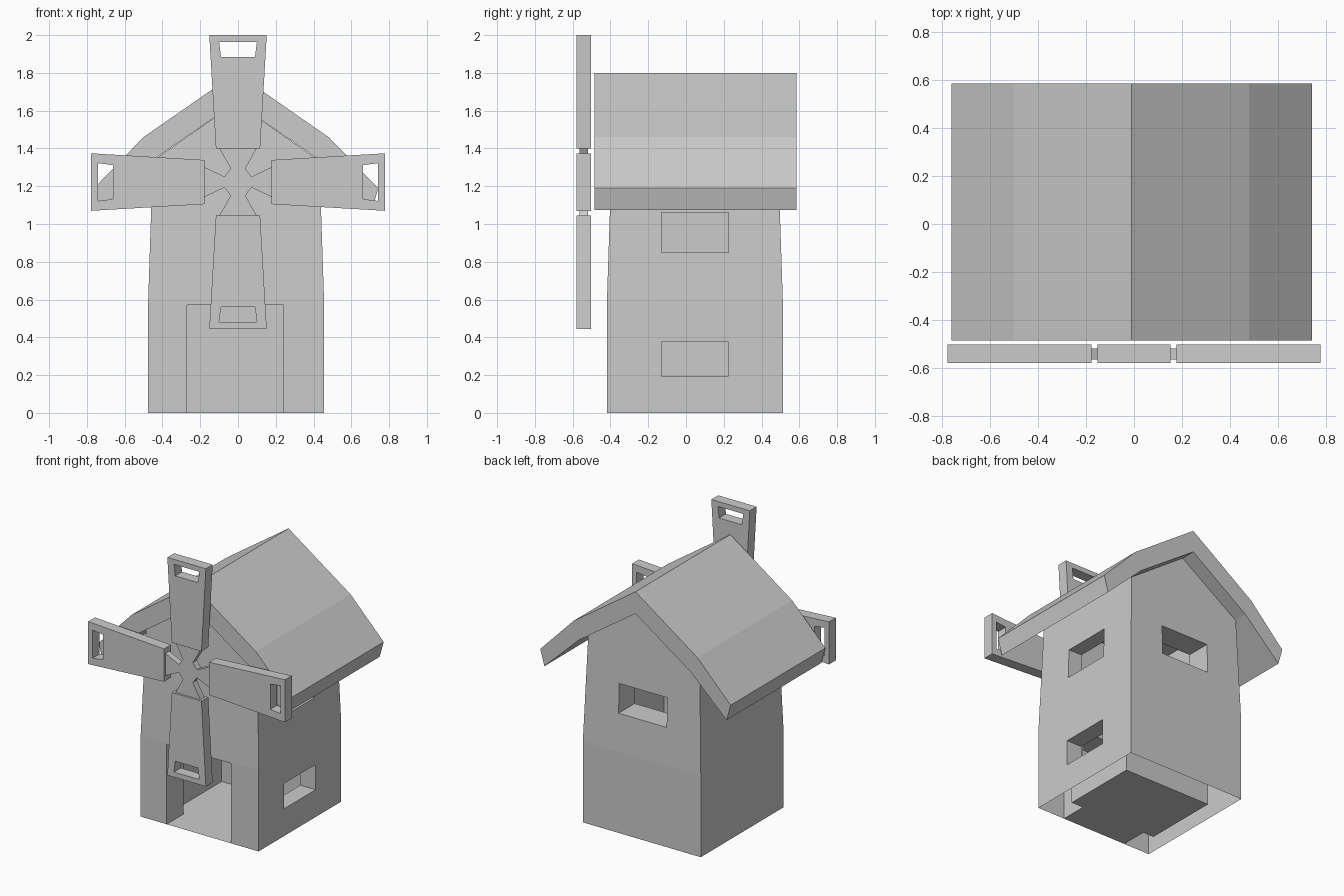
import bpy, bmesh, math
from mathutils import Matrix, Vector

if "Cube" in bpy.data.objects:
    bpy.data.objects.remove(bpy.data.objects["Cube"])

CX, CY, HUB_Z = -0.01, 0.047, 1.222


def finish(name, bm):
    bmesh.ops.recalc_face_normals(bm, faces=bm.faces)
    me = bpy.data.meshes.new(name)
    bm.to_mesh(me)
    bm.free()
    ob = bpy.data.objects.new(name, me)
    bpy.context.collection.objects.link(ob)
    return ob


def prism(name, pts, y0, y1):
    """Extrude an x-z outline along y."""
    bm = bmesh.new()
    f = bm.faces.new([bm.verts.new((x, y0, z)) for x, z in pts])
    r = bmesh.ops.extrude_face_region(bm, geom=[f])
    for v in r["geom"]:
        if isinstance(v, bmesh.types.BMVert):
            v.co.y = y1
    return finish(name, bm)


def box(name, x0, x1, y0, y1, z0, z1):
    return prism(name, [(x0, z0), (x1, z0), (x1, z1), (x0, z1)], y0, y1)


def cut(ob, cutters):
    for c in cutters:
        m = ob.modifiers.new("cut", 'BOOLEAN')
        m.object, m.operation, m.solver = c, 'DIFFERENCE', 'EXACT'
    bpy.context.view_layer.update()
    me = bpy.data.meshes.new_from_object(
        ob.evaluated_get(bpy.context.evaluated_depsgraph_get()))
    ob.modifiers.clear()
    ob.data = me
    for c in cutters:
        bpy.data.objects.remove(c)


# tower body with gable top
bm = bmesh.new()
rings = []
for h, z in [(0.466, 0), (0.466, 0.58), (0.441, 1.335)]:
    rings.append([bm.verts.new((CX + sx * h, CY + sy * h, z))
                  for sx, sy in [(-1, -1), (1, -1), (1, 1), (-1, 1)]])
ridge = [bm.verts.new((CX, CY + s * 0.431, 1.643)) for s in (-1, 1)]
for a, b in zip(rings, rings[1:]):
    for i in range(4):
        j = (i + 1) % 4
        bm.faces.new([a[i], a[j], b[j], b[i]])
t = rings[-1]
bm.faces.new(rings[0])
bm.faces.new([t[0], t[1], ridge[0]])
bm.faces.new([t[2], t[3], ridge[1]])
bm.faces.new([t[1], t[2], ridge[1], ridge[0]])
bm.faces.new([t[3], t[0], ridge[0], ridge[1]])
body = finish("tower_body", bm)

# room, doorway and window openings
RX, RY = 0.345, 0.275
cut(body, [
    box("room_cut", CX - RX, CX + RX, CY - RY, CY + RY, -0.1, 1.29),
    box("door_cut", -0.27, 0.24, -0.7, CY, -0.1, 0.57),
    box("low_window_cut", 0.2, 0.7, -0.13, 0.225, 0.195, 0.375),
    box("high_window_cut", 0.2, 0.7, -0.13, 0.225, 0.85, 1.06),
    box("back_window_cut", -0.2, 0.18, 0.2, 0.8, 0.85, 1.06)])

# wall undersides stay open
bm = bmesh.new()
bm.from_mesh(body.data)
low = [f for f in bm.faces if f.normal.z < -0.9 and f.calc_center_median().z < 0.01]
bmesh.ops.delete(bm, geom=low, context='FACES_ONLY')
bm.to_mesh(body.data)
bm.free()

# floor of the room and doorway
bm = bmesh.new()
for x0, x1, y0, y1 in [(CX - RX, CX + RX, CY - RY, CY + RY),
                       (-0.27, 0.24, CY - 0.466, CY - RY)]:
    bm.faces.new([bm.verts.new((x, y, 0)) for x, y in
                  [(x0, y0), (x1, y0), (x1, y1), (x0, y1)]])
finish("floor", bm)

# broken-slope roof
outer = [(0, 1.80), (0.49, 1.46), (0.752, 1.19)]
inner = [(0.72, 1.075), (0.44, 1.34), (0, 1.643)]
right = outer + inner
left = [(-x, z) for x, z in reversed(right) if x > 0]
prism("roof", [(CX + x, z) for x, z in right[:-1] + [right[-1]] + left],
      -0.485, 0.585)

# sails: four framed blades on thin spokes
def place(ob, k):
    ob.data.transform(Matrix.Translation((0, 0, HUB_Z)) @
                      Matrix.Rotation(k * math.pi / 2, 4, 'Y'))


for k in range(4):
    blade = prism(f"sail_blade_{k + 1}",
                  [(-0.117, 0.178), (0.117, 0.178), (0.152, 0.778), (-0.152, 0.778)],
                  -0.58, -0.503)
    cut(blade, [prism("slot_cut",
                      [(-0.09, 0.662), (0.09, 0.662), (0.1, 0.742), (-0.1, 0.742)],
                      -0.7, -0.4)])
    place(blade, k)
    # spoke flare joining blade to hub
    w0, w1 = (0.038, 0.1) if k % 2 == 0 else (0.028, 0.08)
    spoke = prism(f"sail_spoke_{k + 1}",
                  [(-w0, 0.07), (w0, 0.07), (w1, 0.18), (-w1, 0.18)], -0.565, -0.52)
    place(spoke, k)

# hub plate
a, b, c, d = 0.038, 0.072, 0.072, 0.028
prism("sail_hub", [(x, HUB_Z + z) for x, z in
      [(a, b), (c, d), (c, -d), (a, -b), (-a, -b), (-c, -d), (-c, d), (-a, b)]],
      -0.565, -0.52)
